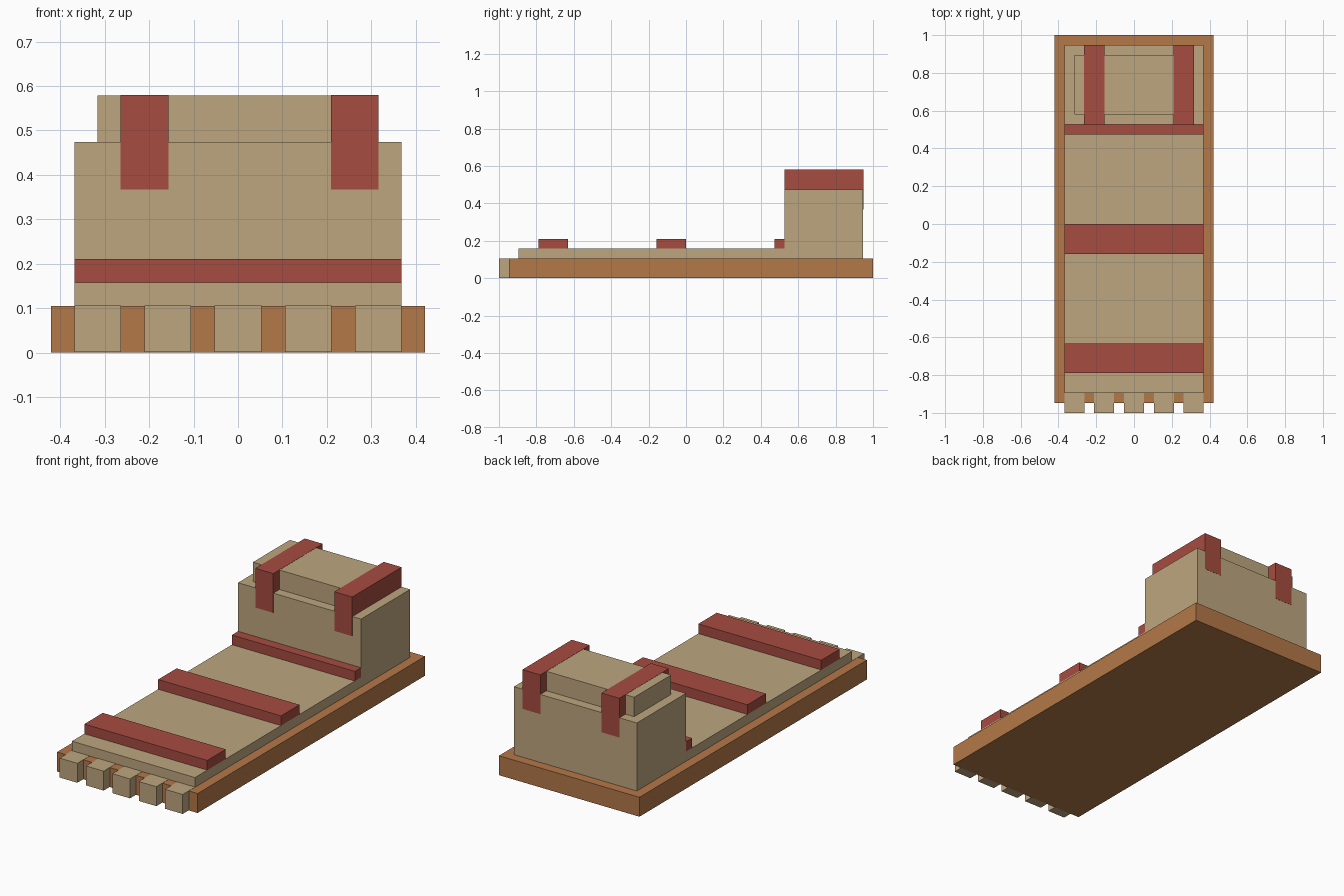
import bpy
from mathutils import Matrix, Vector

cube = bpy.data.objects.get("Cube")
if cube:
    bpy.data.objects.remove(cube, do_unlink=True)

import bmesh

U = 2 / 38      # layout module: the whole model is 38 units long
SKIN = 0.001    # keeps overlapping faces from sharing a plane


def material(name, color):
    mat = bpy.data.materials.new(name)
    mat.use_nodes = True
    mat.diffuse_color = (*color, 1)
    mat.node_tree.nodes["Principled BSDF"].inputs["Base Color"].default_value = (*color, 1)
    return mat


tan = material("tan_cloth", (0.515, 0.381, 0.212))
red = material("red_cloth", (0.381, 0.072, 0.051))
wood = material("brown_wood", (0.456, 0.188, 0.065))


def box(name, x, y, z, mat, skin=0):
    """Box spanning the given (low, high) ranges in modules, grown by skin."""
    spans = (x, y, z)
    size = Vector([(hi - lo) * U + 2 * skin for lo, hi in spans])
    centre = Vector([(hi + lo) * U / 2 for lo, hi in spans])
    bm = bmesh.new()
    bmesh.ops.create_cube(bm, size=1, matrix=Matrix.Diagonal(size).to_4x4())
    mesh = bpy.data.meshes.new(name)
    bm.to_mesh(mesh)
    bm.free()
    mesh.materials.append(mat)
    obj = bpy.data.objects.new(name, mesh)
    obj.location = centre
    bpy.context.collection.objects.link(obj)
    return obj


# Wooden base and the cloth lying on it
box("base", (-8, 8), (-18, 19), (0, 2), wood)
box("blanket", (-7, 7), (-17, 10), (2, 3), tan)

# Raised head block with a smaller bundle on top
box("head_block", (-7, 7), (10, 18), (2, 9), tan)
box("bundle", (-6, 6), (11, 17), (9, 11), tan)

# Red bands across the blanket
for i, (front, back) in enumerate([(-15, -12), (-3, 0), (9, 10)]):
    box(f"band_{i + 1}", (-7, 7), (front, back), (3, 4), red)

# Red straps wrapping the bundle
for name, left in (("right_strap", -5), ("left_strap", 4)):
    box(name, (left, left + 2), (10, 18), (7, 11), red, SKIN)

# Fringe over the front edge, raised slightly above the base
for i in range(5):
    left = -7 + 3 * i
    tassel = box(f"tassel_{i + 1}", (left, left + 2), (-19, -17), (0, 2), tan)
    tassel.location.z += SKIN
